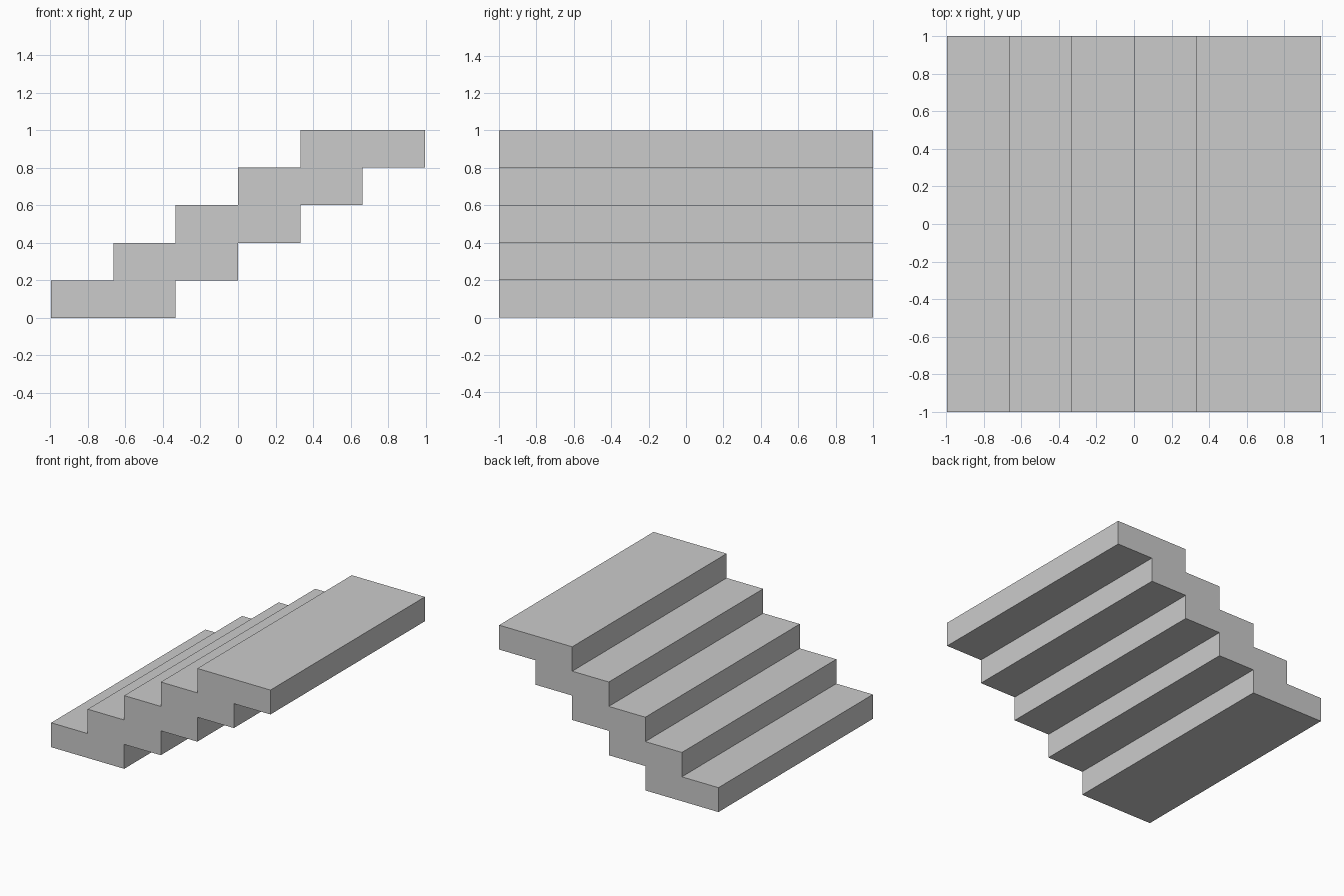
import bpy
import bmesh

if "Cube" in bpy.data.objects:
    bpy.data.objects.remove(bpy.data.objects["Cube"])

STEPS, RUN, RISE, DEPTH = 5, 0.3315, 0.2, 2.0
X0 = -RUN * (STEPS + 1) / 2

# Side profile: treads along the top, matching sawtooth underside
upper, lower = [], []
for i in range(STEPS):
    x, z = X0 + i * RUN, i * RISE
    upper += [(x, z), (x, z + RISE)]
    lower += [(x + 2 * RUN, z), (x + 2 * RUN, z + RISE)]
profile = upper + lower[::-1]

# Extrude the profile across the stair width
bm = bmesh.new()
face = bm.faces.new([bm.verts.new((x, -DEPTH / 2, z)) for x, z in profile])
side = bmesh.ops.extrude_face_region(bm, geom=[face])
bmesh.ops.translate(bm, vec=(0, DEPTH, 0),
                    verts=[v for v in side["geom"] if isinstance(v, bmesh.types.BMVert)])
bmesh.ops.recalc_face_normals(bm, faces=bm.faces)

mesh = bpy.data.meshes.new("stair_flight")
bm.to_mesh(mesh)
bm.free()
stairs = bpy.data.objects.new("stair_flight", mesh)
bpy.context.collection.objects.link(stairs)
